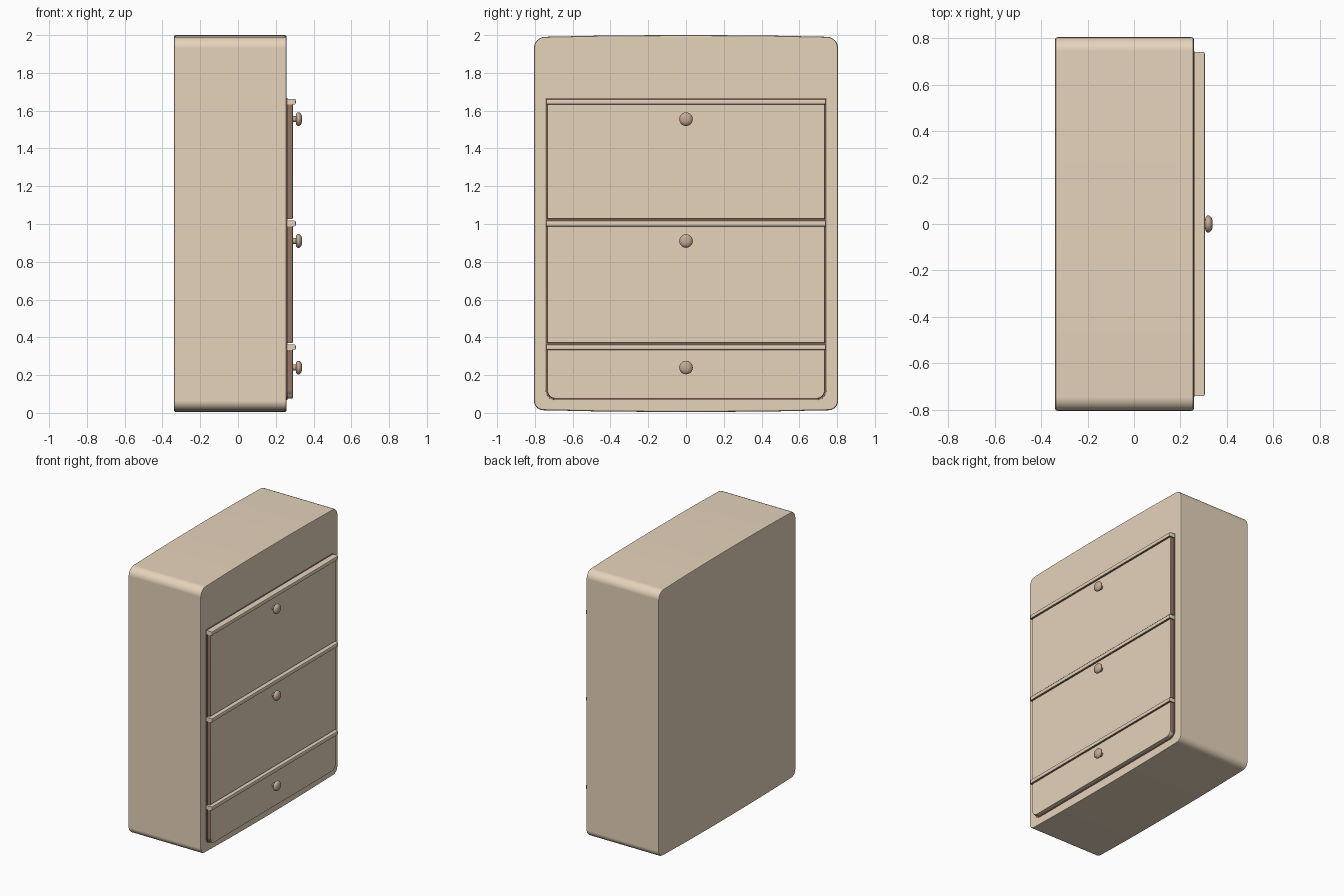
import bpy, bmesh, math

if "Cube" in bpy.data.objects:
    bpy.data.objects.remove(bpy.data.objects["Cube"])


def material(name, rgb):
    m = bpy.data.materials.new(name)
    m.diffuse_color = (*rgb, 1)
    m.use_nodes = True
    m.node_tree.nodes["Principled BSDF"].inputs["Base Color"].default_value = m.diffuse_color
    return m


TAN = material("tan paint", (0.79, 0.655, 0.50))
BROWN = material("brown edge", (0.30, 0.18, 0.13))
KNOB = material("knob brown", (0.55, 0.39, 0.30))


def finish(name, bm, angle=40):
    bmesh.ops.recalc_face_normals(bm, faces=bm.faces)
    me = bpy.data.meshes.new(name)
    bm.to_mesh(me)
    bm.free()
    for m in (TAN, BROWN, KNOB):
        me.materials.append(m)
    ob = bpy.data.objects.new(name, me)
    bpy.context.collection.objects.link(ob)
    bpy.ops.object.select_all(action='DESELECT')
    ob.select_set(True)
    bpy.context.view_layer.objects.active = ob
    bpy.ops.object.shade_smooth_by_angle(angle=math.radians(angle))
    return ob


def outline(w, z0, z1, r_low, r_top, bow=0.0):
    """Rounded rectangle in y, z with slightly bowed top and bottom."""
    pts = []
    corners = [(1, z0, r_low, -90), (1, z1, r_top, 0),
               (-1, z1, r_top, 90), (-1, z0, r_low, 180)]
    for s, z, r, a0 in corners:
        low = z == z0
        cy, cz = s * (w - r), z + (r + bow if low else -r - bow)
        n = 6 if r > 0.001 else 0
        for i in range(n + 1):
            a = math.radians(a0 + 90 * i / max(n, 1))
            pts.append((cy + r * math.cos(a), cz + r * math.sin(a)))
        # bowed top edge, and bowed bottom edge after the last corner
        if bow and (z == z1 and s == 1 or low and s == -1):
            for t in (0.6, 0.3, 0, -0.3, -0.6):
                y = t * w * (1 if not low else -1)
                pts.append((y, z + (bow if low else -bow) * t * t))
    return pts


def prism(name, pts, x0, x1, bevel, brown=None):
    bm = bmesh.new()
    back = bm.faces.new([bm.verts.new((x0, y, z)) for y, z in pts])
    ext = bmesh.ops.extrude_face_region(bm, geom=[back])
    new = [v for v in ext["geom"] if isinstance(v, bmesh.types.BMVert)]
    bmesh.ops.translate(bm, verts=new, vec=(x1 - x0, 0, 0))
    bmesh.ops.recalc_face_normals(bm, faces=bm.faces)
    rims = [e for e in bm.edges
            if abs(e.verts[0].co.x - e.verts[1].co.x) < 1e-5]
    bmesh.ops.bevel(bm, geom=rims, offset=bevel, segments=2,
                    profile=0.5, affect='EDGES')
    bm.normal_update()
    if brown:
        for f in bm.faces:
            f.material_index = int(brown(f.normal))
    ob = finish(name, bm)
    # keep the broad faces flat beside their small bevels
    wn = ob.modifiers.new("flat faces", 'WEIGHTED_NORMAL')
    wn.keep_sharp = True
    wn.weight = 100
    return ob


# Cabinet body
prism("cabinet_body", outline(0.805, 0.005, 2.0, 0.05, 0.06, 0.009),
      -0.34, 0.258, 0.01)

# Thin brown shadow gap around the drawers
prism("drawer_gap", outline(0.743, 0.068, 1.667, 0.05, 0.0),
      0.254, 0.2625, 0.001, brown=lambda n: True)

# Drawer fronts, the lip above each and its knob
drawers = [("top", 1.027, 1.645, 0.0), ("middle", 0.37, 1.0, 0.0),
           ("bottom", 0.075, 0.345, 0.045)]
for label, z0, z1, r in drawers:
    prism(label + "_drawer_front", outline(0.735, z0, z1, r, 0.0),
          0.24, 0.291, 0.006, brown=lambda n: abs(n.y) > 0.9)
    prism(label + "_drawer_lip",
          outline(0.742, z1 - 0.013, z1 + 0.018, 0.0, 0.0),
          0.24, 0.306, 0.009, brown=lambda n: n.z < -0.6)

    # Knob turned round the x axis
    bm = bmesh.new()
    prof = [(0.28, 0.016), (0.306, 0.016), (0.308, 0.028), (0.315, 0.036),
            (0.325, 0.036), (0.334, 0.028), (0.339, 0.015)]
    n, kz, rings = 20, z1 - 0.09 if label != "bottom" else 0.24, []
    for x, rad in prof:
        rings.append([bm.verts.new((x, rad * math.cos(2 * math.pi * i / n),
                                    kz + rad * math.sin(2 * math.pi * i / n)))
                      for i in range(n)])
    for a, b in zip(rings, rings[1:]):
        for i in range(n):
            j = (i + 1) % n
            bm.faces.new((a[i], a[j], b[j], b[i]))
    bm.faces.new(rings[-1])
    bm.faces.new(rings[0])
    for f in bm.faces:
        f.material_index = 2
    finish(label + "_knob", bm, 60)
